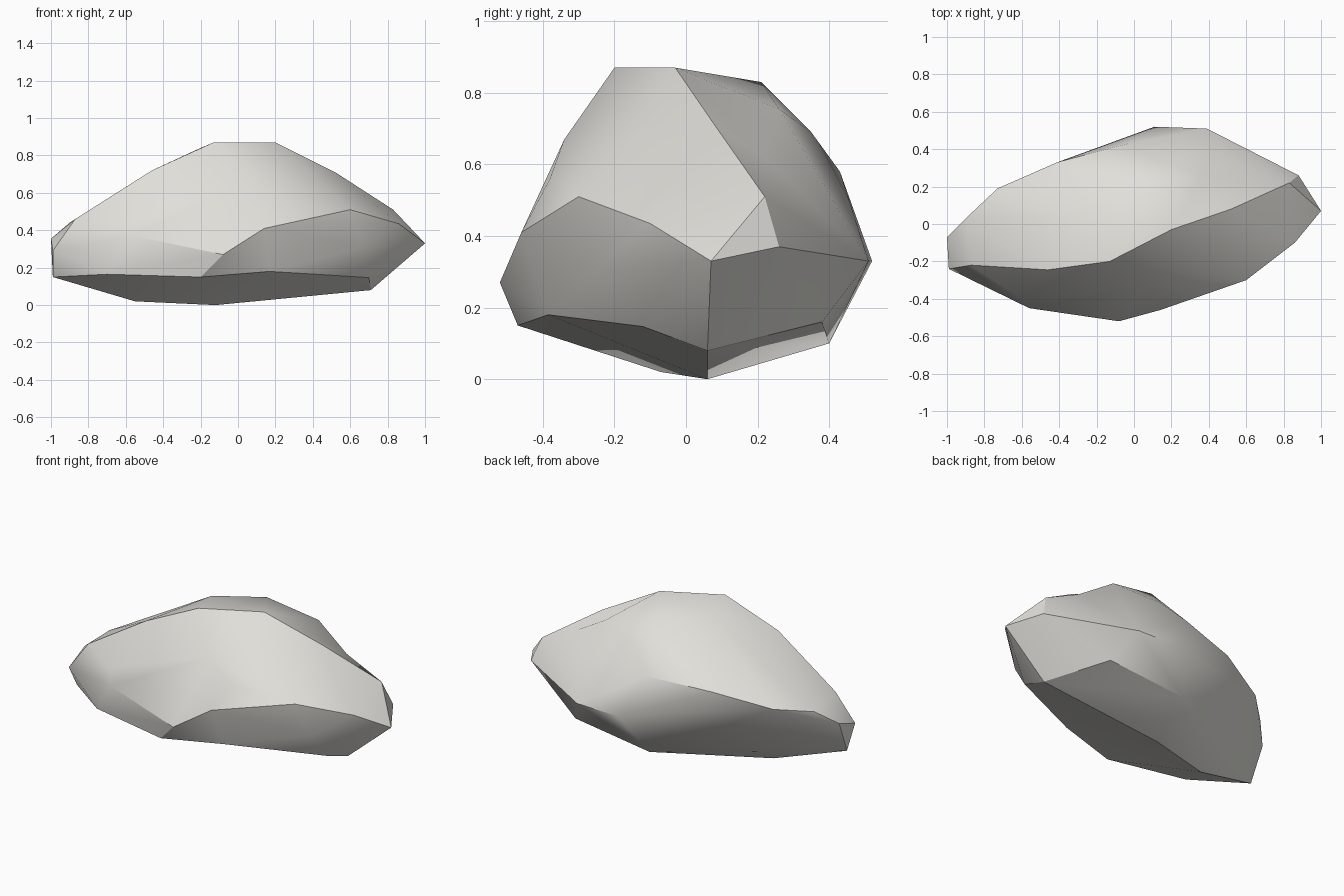
import bpy, bmesh
from mathutils import Vector

if "Cube" in bpy.data.objects:
    bpy.data.objects.remove(bpy.data.objects["Cube"])

# Corner points of the boulder, grouped by area
crown = [(-.13, -.20, .87), (.20, -.03, .87), (.05, .21, .83), (.37, .26, .755),
         (-.20, .03, .84), (-.46, -.245, .72), (.52, .08, .71), (.05, -.34, .67), (.10, .35, .69)]
back = [(-.03, .43, .58), (-.41, .33, .545), (-.73, .19, .47), (.11, .52, .33), (.39, .51, .33)]
left_end = [(-.87, -.22, .46), (-.90, .03, .44), (-1, -.07, .355), (-.99, -.24, .29), (-.99, -.16, .15)]
right_end = [(.83, .22, .51), (.88, .26, .37), (1, .07, .33), (.86, -.10, .435), (.60, -.30, .51)]
front = [(-.60, -.40, .455), (-.56, -.45, .37), (-.08, -.52, .27), (.14, -.46, .41), (.22, -.38, .56)]
base = [(-.70, -.38, .165), (-.20, -.47, .15), (.70, -.12, .147), (.71, .06, .08),
        (.49, .38, .16), (-.03, .40, .10), (-.12, .06, 0), (-.55, -.07, .02)]
# Dents: position while the hull is made, then the final sunken position
dents = [((.61, .25, .65), (.59, .22, .62)),      # right shoulder
         ((.18, -.44, .13), (.17, -.385, .18)),   # hollow under the front
         ((.71, -.27, .27), (.67, -.24, .31))]

# Boulder: skin the corners with a faceted hull
bm = bmesh.new()
for p in crown + back + left_end + right_end + front + base + [d[0] for d in dents]:
    bm.verts.new(p)
bmesh.ops.convex_hull(bm, input=bm.verts[:])
loose = [v for v in bm.verts if not v.link_faces]
bmesh.ops.delete(bm, geom=loose, context='VERTS')

# Sink the dents
for v in bm.verts:
    for outer, sunk in dents:
        if (v.co - Vector(outer)).length < .005:
            v.co = sunk
            break

bmesh.ops.dissolve_limit(bm, angle_limit=.02, verts=bm.verts[:], edges=bm.edges[:])
bmesh.ops.recalc_face_normals(bm, faces=bm.faces[:])
mesh = bpy.data.meshes.new("boulder")
bm.to_mesh(mesh)
bm.free()
boulder = bpy.data.objects.new("boulder", mesh)
bpy.context.collection.objects.link(boulder)

# Pale grey stone
stone = bpy.data.materials.new("pale grey stone")
stone.diffuse_color = (.75, .74, .70, 1)
stone.use_nodes = True
stone.node_tree.nodes["Principled BSDF"].inputs["Base Color"].default_value = stone.diffuse_color
mesh.materials.append(stone)

bpy.context.view_layer.objects.active = boulder
boulder.select_set(True)
bpy.ops.object.shade_smooth_by_angle(angle=.5236)
